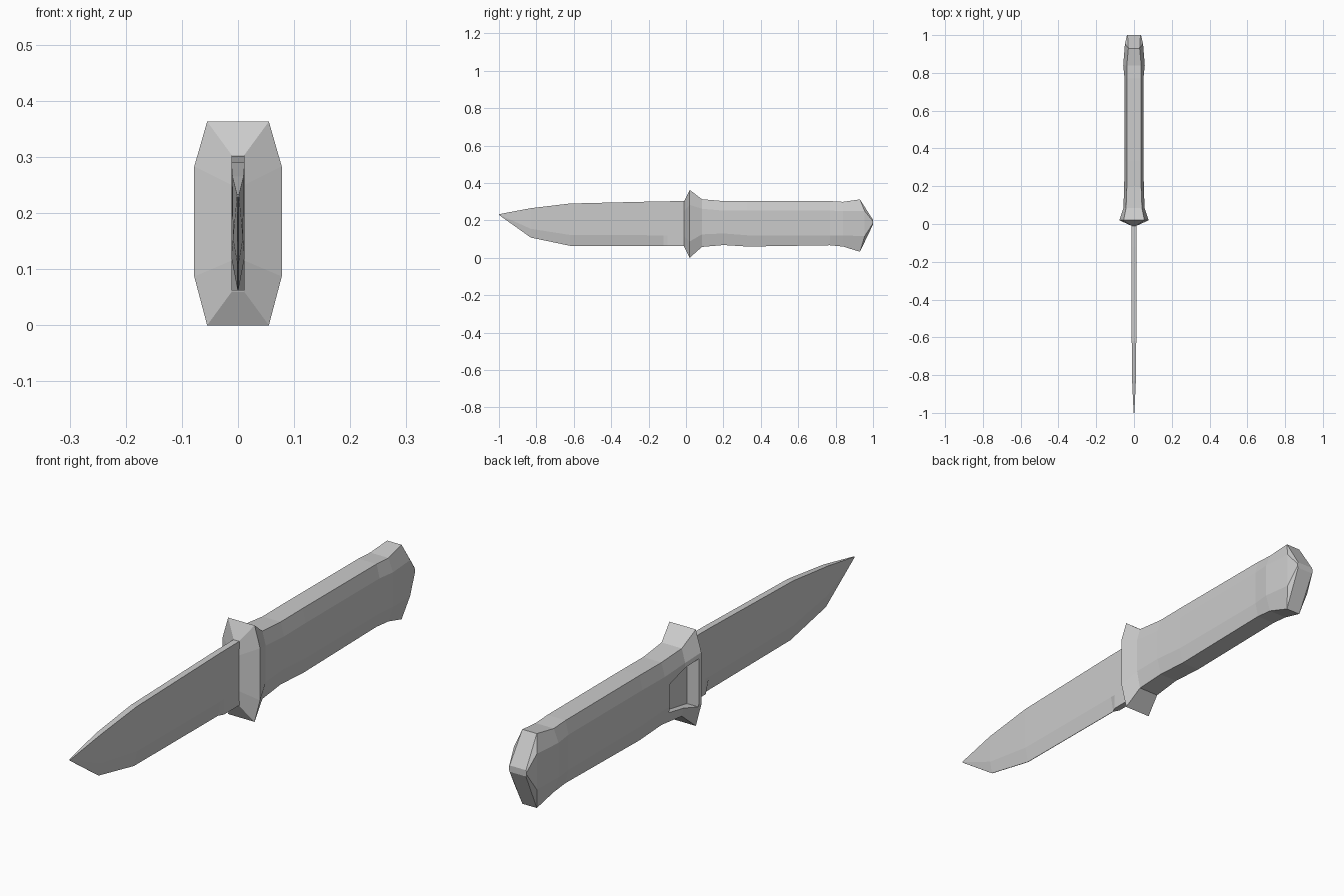
import bpy, bmesh

if "Cube" in bpy.data.objects:
    bpy.data.objects.remove(bpy.data.objects["Cube"])


def make_object(name, bm):
    bmesh.ops.recalc_face_normals(bm, faces=bm.faces)
    mesh = bpy.data.meshes.new(name)
    bm.to_mesh(mesh)
    bm.free()
    obj = bpy.data.objects.new(name, mesh)
    bpy.context.collection.objects.link(obj)
    return obj


def loft(name, rings):
    """Skin a list of equal-length closed rings and cap both ends."""
    bm = bmesh.new()
    rows = [[bm.verts.new(p) for p in ring] for ring in rings]
    n = len(rows[0])
    for a, b in zip(rows, rows[1:]):
        for i in range(n):
            j = (i + 1) % n
            bm.faces.new((a[i], a[j], b[j], b[i]))
    bm.faces.new(rows[0])
    bm.faces.new(rows[-1])
    return make_object(name, bm)


def mirrored(half):
    """Close a right-hand half section by mirroring it in x."""
    return half + [(-x, y, z) for x, y, z in reversed(half)]


def grip_ring(y, cap, side, z0, z1, z2, z3, side_y=None):
    sy = y if side_y is None else side_y
    return mirrored([(cap, y, z0), (side, sy, z1), (side, sy, z2), (cap, y, z3)])


# Guard and handle: octagonal sections from front to pommel
handle = loft("guard_and_handle", [
    grip_ring(-0.01, 0.011, 0.012, 0.06, 0.115, 0.25, 0.303),
    grip_ring(0.02, 0.055, 0.078, 0.0, 0.087, 0.283, 0.363),
    grip_ring(0.085, 0.042, 0.056, 0.058, 0.125, 0.262, 0.313),
    grip_ring(0.20, 0.038, 0.052, 0.068, 0.13, 0.252, 0.303),
    grip_ring(0.33, 0.038, 0.05, 0.06, 0.12, 0.252, 0.304),
    grip_ring(0.77, 0.038, 0.05, 0.067, 0.12, 0.252, 0.303),
    grip_ring(0.84, 0.038, 0.057, 0.06, 0.12, 0.25, 0.299),
    grip_ring(0.93, 0.03, 0.048, 0.032, 0.115, 0.25, 0.312, 0.955),
    grip_ring(1.0, 0.034, 0.037, 0.178, 0.185, 0.195, 0.202),
])

# Tapered recess in the left side, just behind the guard
recess_outline = [(0.03, 0.08), (0.17, 0.105), (0.17, 0.215), (0.03, 0.262)]
cutter = loft("recess_cutter", [[(x, y, z) for y, z in recess_outline]
                                for x in (-0.12, -0.025)])
cutter.hide_render = True
cutter.hide_viewport = True
cut = handle.modifiers.new("recess", 'BOOLEAN')
cut.operation = 'DIFFERENCE'
cut.solver = 'EXACT'
cut.object = cutter

# Blade: y, (spine, grind, edge) heights, (spine, grind, edge) half widths
blade_sections = [
    (0.01, (0.303, 0.12, 0.062), (0.012, 0.012, 0.012)),
    (-0.10, (0.302, 0.12, 0.062), (0.012, 0.012, 0.012)),
    (-0.12, (0.302, 0.12, 0.062), (0.012, 0.012, 0.001)),
    (-0.62, (0.29, 0.122, 0.064), (0.012, 0.012, 0.001)),
    (-0.83, (0.265, 0.155, 0.108), (0.010, 0.009, 0.001)),
    (-1.0, (0.233, 0.231, 0.229), (0.002, 0.002, 0.001)),
]
loft("blade", [mirrored([(w, y, z) for z, w in zip(zs, ws)])
               for y, zs, ws in blade_sections])
